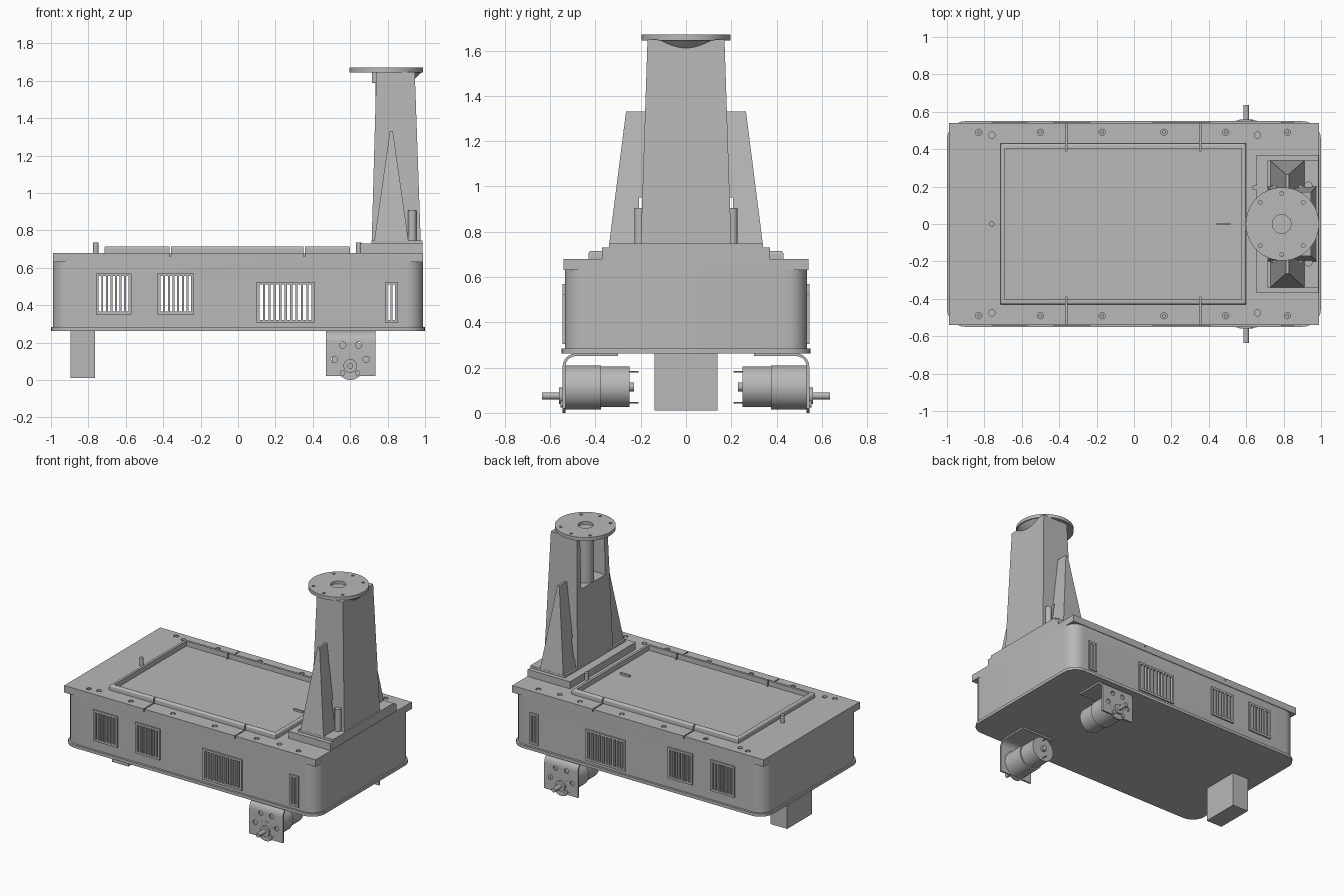
import bpy, bmesh
from math import sin, cos, pi, radians
from mathutils import Matrix, Vector

old = bpy.data.objects.get("Cube")
if old:
    bpy.data.objects.remove(old, do_unlink=True)

grey = bpy.data.materials.new("machine grey")
grey.use_nodes = True
grey.diffuse_color = (0.48, 0.48, 0.48, 1)
grey.node_tree.nodes["Principled BSDF"].inputs["Base Color"].default_value = (0.48, 0.48, 0.48, 1)


def finish(name, bm):
    bmesh.ops.recalc_face_normals(bm, faces=bm.faces)
    me = bpy.data.meshes.new(name)
    bm.to_mesh(me)
    bm.free()
    me.materials.append(grey)
    ob = bpy.data.objects.new(name, me)
    bpy.context.scene.collection.objects.link(ob)
    return ob


def add_frustum(bm, z0, low, z1, high):
    """Tapered box; low and high are (x0, x1, y0, y1)."""
    rings = []
    for z, (x0, x1, y0, y1) in ((z0, low), (z1, high)):
        rings.append([bm.verts.new(p) for p in ((x0, y0, z), (x1, y0, z), (x1, y1, z), (x0, y1, z))])
    a, b = rings
    bm.faces.new(a[::-1])
    bm.faces.new(b)
    for i in range(4):
        j = (i + 1) % 4
        bm.faces.new((a[i], a[j], b[j], b[i]))


def add_box(bm, x0, x1, y0, y1, z0, z1):
    add_frustum(bm, z0, (x0, x1, y0, y1), z1, (x0, x1, y0, y1))


def add_rod(bm, centre, r, length, axis="Z", r2=None, sides=32):
    turn = Matrix.Rotation(radians(-90), 4, "X") if axis == "Y" else Matrix()
    bmesh.ops.create_cone(bm, cap_ends=True, segments=sides, radius1=r, radius2=r if r2 is None else r2,
                          depth=length, matrix=Matrix.Translation(centre) @ turn)


def box(name, *dims, corner=0, edge=0):
    bm = bmesh.new()
    add_box(bm, *dims)
    for width, vertical in ((corner, True), (edge, False)):
        if width:
            pick = [e for e in bm.edges
                    if (abs(e.verts[0].co.z - e.verts[1].co.z) > 0.001) == vertical
                    and (vertical or min(v.co.z for v in e.verts) > dims[5] - 0.001)]
            bmesh.ops.bevel(bm, geom=pick, offset=width, segments=6, profile=0.5, affect="EDGES")
    return finish(name, bm)


def rod(name, *args, **kw):
    bm = bmesh.new()
    add_rod(bm, *args, **kw)
    return finish(name, bm)


def cut(ob, fill):
    """Subtract the shapes that fill(bm) adds, one after another."""
    for shape in fill:
        bm = bmesh.new()
        shape(bm)
        tool = finish("cutter", bm)
        tool.hide_render = True
        mod = ob.modifiers.new("cut", "BOOLEAN")
        mod.operation, mod.solver, mod.object = "DIFFERENCE", "EXACT", tool
        bpy.context.view_layer.update()
        me = bpy.data.meshes.new_from_object(ob.evaluated_get(bpy.context.evaluated_depsgraph_get()))
        ob.modifiers.clear()
        ob.data = me
        bpy.data.objects.remove(tool, do_unlink=True)


# Hollow body with see-through vents
vents = [(-0.76, -0.57, 0.35, 7), (-0.43, -0.235, 0.35, 7), (0.1, 0.41, 0.305, 10), (0.785, 0.855, 0.305, 2)]


def slits(bm):
    for x0, x1, z, n in vents:
        pitch = (x1 - x0 - 0.02) / n
        for i in range(n):
            c = x0 + 0.01 + pitch * (i + 0.5)
            add_box(bm, c - pitch * 0.29, c + pitch * 0.29, -0.7, 0.7, z + 0.015, z + 0.205)


body = box("body_shell", -0.99, 0.99, -0.535, 0.535, 0.28, 0.632, corner=0.09)
cut(body, [lambda bm: add_box(bm, -0.95, 0.95, -0.51, 0.51, 0.29, 0.7), slits])
for s in (-1, 1):
    for i, (x0, x1, z, n) in enumerate(vents):
        y0, y1 = sorted((s * 0.532, s * 0.545))
        cut(box(f"vent_grille_{i}", x0, x1, y0, y1, z, z + 0.22), [slits])
box("base_flange", -1, 1, -0.55, 0.55, 0.263, 0.284, corner=0.1)

# Lid with screw recesses, locating holes and edge seams
screws = [(-0.83 + 0.33 * i, s * 0.49) for i in range(6) for s in (-1, 1)]
holes = [(x, s * 0.475) for x in (-0.76, 0.66) for s in (-1, 1)]
seams = (-0.362, 0.355)


def lid_holes(bm):
    for x, y in screws + holes:
        add_rod(bm, (x, y, 0.68), 0.017, 0.03, sides=20)


def edge_seams(bm):
    for x in seams:
        for s in (-1, 1):
            y0, y1 = sorted((s * 0.39, s * 0.6))
            add_box(bm, x - 0.004, x + 0.004, y0, y1, 0.66, 0.8)


lid = box("lid", -0.99, 0.99, -0.54, 0.54, 0.63, 0.68)
cut(lid, [lid_holes, edge_seams])
for x, y in screws:
    rod("screw_head", (x, y, 0.67), 0.01, 0.016, sides=16)
for x, y in ((-0.76, 0), (0.645, 0.195)):
    rod("locating_pin", (x, y, 0.705), 0.014, 0.06, sides=20)

# Raised rim around the hatch
rim = box("hatch_rim", -0.715, 0.6, -0.43, 0.43, 0.675, 0.715, edge=0.012)
cut(rim, [lambda bm: add_box(bm, -0.69, 0.575, -0.405, 0.405, 0.6, 0.8), edge_seams])


# Hatch panels with toothed joints and a finger recess
def joints(bm):
    ys = [-0.41, -0.245, -0.085, 0.085, 0.245, 0.41]
    for x, step in ((seams[0], 0.028), (seams[1], -0.028)):
        for i in range(5):
            c = x + step * (i % 2)
            add_box(bm, c - 0.003, c + 0.003, ys[i], ys[i + 1], 0.685, 0.8)
    for y in ys[1:-1]:
        for x in (seams[0], seams[1] - 0.028):
            add_box(bm, x - 0.003, x + 0.031, y - 0.003, y + 0.003, 0.685, 0.8)


panels = box("hatch_panels", -0.683, 0.568, -0.398, 0.398, 0.675, 0.703)
cut(panels, [joints,
             lambda bm: add_box(bm, 0.42, 0.535, -0.083, 0.083, 0.696, 0.8),
             lambda bm: add_box(bm, 0.44, 0.515, -0.06, 0.06, 0.68, 0.8)])
box("finger_bar", 0.44, 0.515, -0.006, 0.006, 0.678, 0.694)

# Tower footing and tapered column
box("tower_base", 0.655, 0.987, -0.37, 0.37, 0.675, 0.73)
box("tower_step", 0.715, 0.987, -0.34, 0.34, 0.725, 0.747)
bm = bmesh.new()
add_frustum(bm, 0.74, (0.715, 0.977, -0.2, 0.2), 1.648, (0.74, 0.945, -0.17, 0.17))
column = finish("tower_column", bm)
cut(column, [lambda bm: add_box(bm, 0.6, 0.89, -0.135, 0.135, 1.28, 1.7)])
rod("column_tube", (0.79, 0, 1.46), 0.055, 0.38)
box("column_stop", 0.716, 0.75, -0.03, 0.03, 1.587, 1.65)

# Gussets with a slot beside the column, and short posts
for s in (-1, 1):
    bm = bmesh.new()
    low = sorted((s * 0.18, s * 0.34))
    high = sorted((s * 0.17, s * 0.265))
    add_frustum(bm, 0.74, (0.728, 0.912, *low), 1.33, (0.812, 0.828, *high))
    slot = sorted((s * 0.15, s * 0.207))
    cut(finish("tower_gusset", bm), [lambda bm: add_box(bm, 0.6, 1, *slot, 0.81, 0.95)])
    rod("tower_post", (0.932, s * 0.205, 0.825), 0.022, 0.16, sides=24)


# Mounting disc with its flared support
def disc_holes(bm):
    add_rod(bm, (0.79, 0, 1.67), 0.05, 0.04)
    for i in range(6):
        a = pi / 4 * (1, 3, 5, 7, 6, 2)[i]
        add_rod(bm, (0.79 + 0.163 * cos(a), 0.163 * sin(a), 1.67), 0.01, 0.08, sides=12)


disc = rod("mounting_disc", (0.793, 0, 1.6575), 0.196, 0.025, sides=64)
cut(disc, [disc_holes])
flare = rod("disc_flare", (0.793, 0, 1.628), 0.152, 0.036, r2=0.19, sides=64)
cut(flare, [lambda bm: add_box(bm, 0.5, 0.9, -0.3, 0.3, 1.5, 1.7)])

# Drive motors on bent brackets, one at each side
arc = [(cos(i * pi / 12), sin(i * pi / 12)) for i in range(7)]
outline = [(0.533, 0.02), (0.545, 0.02)]
outline += [(0.485 + 0.06 * c, 0.203 + 0.06 * d) for c, d in arc]
outline += [(0.3, 0.263), (0.3, 0.251)]
outline += [(0.485 + 0.048 * c, 0.203 + 0.048 * d) for c, d in arc[::-1]]


def bracket_holes(bm):
    for x, z in ((0.515, 0.11), (0.685, 0.11), (0.56, 0.187), (0.645, 0.187)):
        add_rod(bm, (x, 0, z), 0.017, 1.4, axis="Y", sides=20)


for s in (-1, 1):
    bm = bmesh.new()
    face = bm.faces.new([bm.verts.new((0.47, s * y, z)) for y, z in outline])
    new = bmesh.ops.extrude_face_region(bm, geom=[face])["geom"]
    bmesh.ops.translate(bm, vec=Vector((0.265, 0, 0)), verts=[v for v in new if isinstance(v, bmesh.types.BMVert)])
    cut(finish("motor_bracket", bm), [bracket_holes])
    rod("bracket_lobe", (0.6, s * 0.539, 0.07), 0.07, 0.013, axis="Y")
    rod("motor_gearbox", (0.6, s * 0.455, 0.112), 0.098, 0.16, axis="Y", sides=48)
    rod("motor_can", (0.6, s * 0.315, 0.115), 0.09, 0.13, axis="Y", sides=48)
    rod("motor_end_cap", (0.6, s * 0.245, 0.115), 0.02, 0.03, axis="Y", sides=24)
    rod("shaft_boss", (0.6, s * 0.55, 0.075), 0.036, 0.02, axis="Y")
    rod("motor_shaft", (0.6, s * 0.575, 0.075), 0.015, 0.12, axis="Y", sides=24)
    for x in (0.56, 0.64):
        rod("boss_screw", (x, s * 0.548, 0.038), 0.014, 0.012, axis="Y", sides=16)
    for z in (0.045, 0.182):
        rod("motor_terminal", (0.6, s * 0.235, z), 0.004, 0.05, axis="Y", sides=8)

# Rear support block
box("support_block", -0.895, -0.765, -0.14, 0.14, 0.01, 0.27)

# Smooth the curved faces, keeping edges sharp
bpy.ops.object.select_all(action="DESELECT")
for ob in bpy.context.scene.objects:
    if ob.type == "MESH":
        ob.select_set(True)
        bpy.context.view_layer.objects.active = ob
bpy.ops.object.shade_smooth_by_angle(angle=radians(30))
